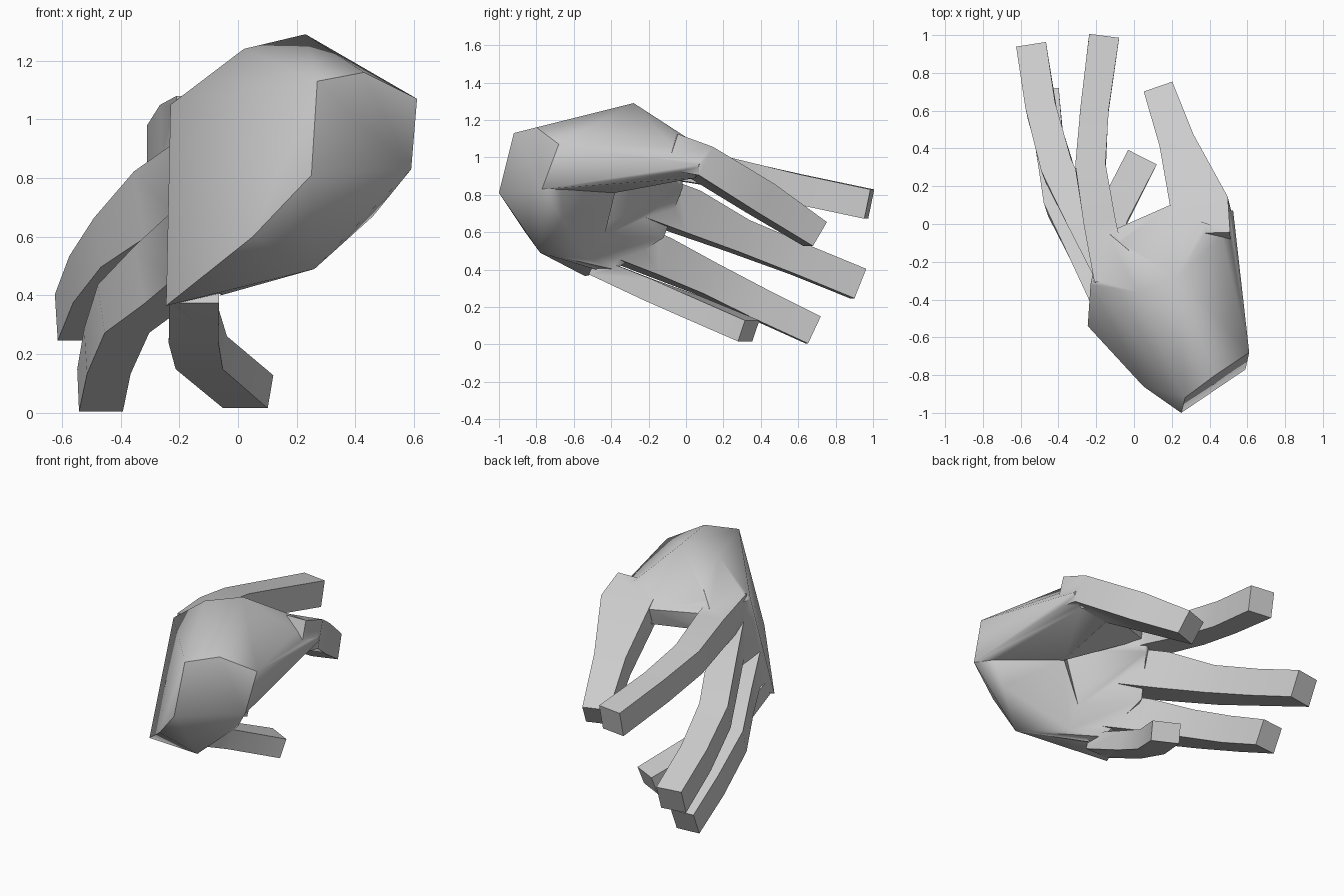
import bpy, bmesh
from mathutils import Vector

if "Cube" in bpy.data.objects:
    bpy.data.objects.remove(bpy.data.objects["Cube"])


def finish(name, bm):
    bmesh.ops.recalc_face_normals(bm, faces=bm.faces)
    me = bpy.data.meshes.new(name)
    bm.to_mesh(me)
    bm.free()
    ob = bpy.data.objects.new(name, me)
    bpy.context.collection.objects.link(ob)
    return ob


def hull(name, pts):
    """Faceted lump wrapped around a few landmark points."""
    bm = bmesh.new()
    vs = [bm.verts.new(p) for p in pts]
    r = bmesh.ops.convex_hull(bm, input=vs)
    junk = {v for v in r["geom_interior"] if isinstance(v, bmesh.types.BMVert)}
    bmesh.ops.delete(bm, geom=list(junk), context='VERTS')
    return finish(name, bm)


def finger(name, rings):
    """Four-sided tube; each ring is x, y, z, width, thickness."""
    bm = bmesh.new()
    c = [Vector(r[:3]) for r in rings]
    loops = []
    for i, r in enumerate(rings):
        t = (c[min(i + 1, len(c) - 1)] - c[max(i - 1, 0)]).normalized()
        side = t.cross(Vector((0, 0, 1))).normalized() * r[3] / 2
        up = side.cross(t).normalized() * r[4] / 2
        loops.append([bm.verts.new(c[i] + side * a + up * b)
                      for a, b in ((1, 1), (-1, 1), (-1, -1), (1, -1))])
    for a, b in zip(loops, loops[1:]):
        for k in range(4):
            bm.faces.new((a[k], a[k - 1], b[k - 1], b[k]))
    bm.faces.new(loops[0])
    bm.faces.new(loops[-1])
    return finish(name, bm)


# shared landmarks
wrist_top, wrist_mid = (.27, -.92, 1.13), (.43, -.80, 1.16)
wrist_out, wrist_low = (.61, -.68, 1.07), (.59, -.77, .83)
wrist_back, heel = (.25, -1.0, .81), (.26, -.78, .49)
crest, index_root = (.23, -.28, 1.29), (.02, -.36, 1.24)
index_knuckle, pinky_knuckle = (-.23, -.32, 1.05), (-.245, -.54, .365)
palm_hollow = (.22, -.38, .81)

# back of the hand and palm slab
palm = hull("hand", [
    wrist_top, wrist_back, heel, index_root, (.2, -.33, 1.27), index_knuckle, pinky_knuckle,
    (.05, -.86, .60), (-.21, -.42, .78), (-.10, -.02, .96), (-.17, -.02, 1.03),
    (-.11, -.02, .83), (-.16, -.12, .57), (-.08, -.38, .40), (.30, -.6, .9)])

# wrist and heel of the palm
wrist = hull("wrist", [
    wrist_top, wrist_mid, wrist_out, wrist_low, wrist_back, heel,
    (.05, -.86, .60), (.46, -.66, .67), palm_hollow, (-.06, -.48, .40), (.1, -.5, 1.1)])

# thumb muscle and web to the index finger
thenar = hull("thumb_base", [
    wrist_top, wrist_mid, wrist_out, wrist_low, crest, index_root, palm_hollow,
    (.51, -.2, 1.02), (.525, .07, .96), (.43, .09, 1.05), (.19, .10, 1.03),
    (.20, .09, .93), (.45, .05, .89)])
web = hull("thumb_web", [
    crest, index_root, (.19, .10, 1.03), (.22, .07, .92), (-.10, -.04, .92),
    (-.15, -.05, 1.03), palm_hollow])

# digits
digits = [
    finger("thumb", [(.36, -.08, 1.03, .30, .2), (.355, .07, .98, .31, .17),
                     (.24, .40, .78, .19, .18), (.14, .69, .59, .16, .15)]),
    finger("index_finger", [(-.12, -.3, .99, .18, .18), (-.18, 0, .96, .17, .18),
                            (-.23, .3, .90, .16, .16), (-.21, .6, .83, .15, .16),
                            (-.16, .98, .75, .16, .16)]),
    finger("middle_finger", [(-.10, -.3, .82, .18, .24), (-.26, 0, .71, .17, .24),
                             (-.40, .28, .58, .17, .18), (-.49, .6, .455, .16, .17),
                             (-.54, .92, .325, .16, .17)]),
    finger("ring_finger", [(-.13, -.42, .58, .18, .22), (-.26, -.15, .47, .17, .21),
                           (-.39, .1, .355, .16, .18), (-.445, .4, .21, .15, .17),
                           (-.47, .68, .077, .15, .16)]),
    finger("little_finger", [(-.15, -.5, .42, .17, .1), (-.15, -.2, .292, .17, .12),
                             (-.125, .02, .205, .17, .12), (.035, .335, .072, .17, .12)])]

# fuse everything into one skin
bpy.context.view_layer.objects.active = palm
for part in [wrist, thenar, web] + digits:
    m = palm.modifiers.new("fuse", 'BOOLEAN')
    m.operation, m.solver, m.object = 'UNION', 'EXACT', part
    bpy.ops.object.modifier_apply(modifier=m.name)
    bpy.data.objects.remove(part)

palm.select_set(True)
bpy.ops.object.shade_smooth_by_angle(angle=0.9)
